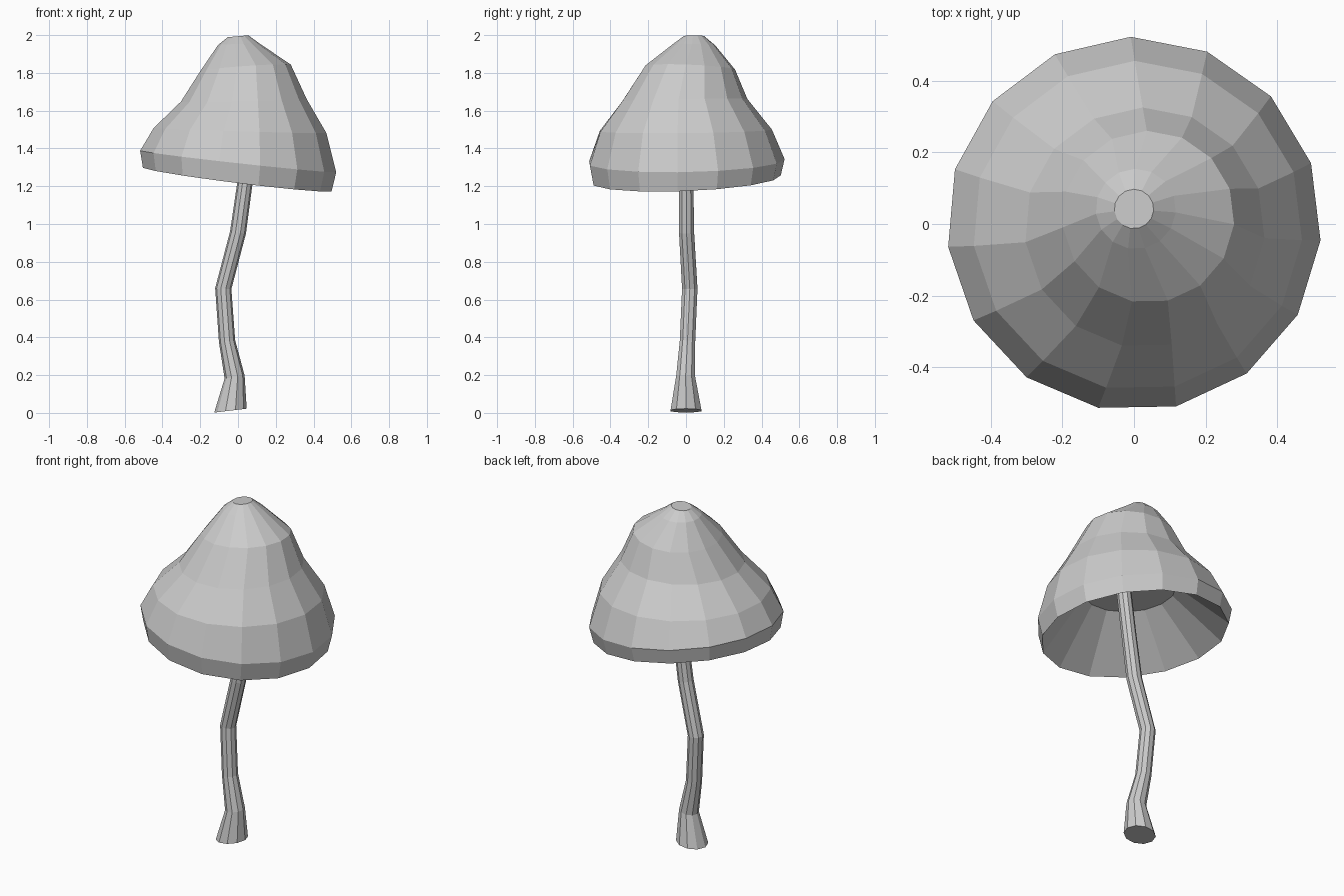
import bpy, bmesh, math

cube = bpy.data.objects.get("Cube")
if cube:
    bpy.data.objects.remove(cube, do_unlink=True)

grey = bpy.data.materials.new("plain_grey")
grey.use_nodes = True
colour = (0.6, 0.6, 0.6, 1)
grey.diffuse_color = colour
grey.node_tree.nodes["Principled BSDF"].inputs["Base Color"].default_value = colour


def loft(name, rings, sides, start, close_first=True, close_last=True):
    """Join tilted rings; each is (x, y, z, radius, slope along x, slope along y)."""
    bm = bmesh.new()
    loops = []
    for cx, cy, cz, r, sx, sy in rings:
        loop = []
        for i in range(sides):
            a = math.radians(start) + math.tau * i / sides
            dx, dy = r * math.cos(a), r * math.sin(a)
            loop.append(bm.verts.new((cx + dx, cy + dy, cz + sx * dx + sy * dy)))
        loops.append(loop)
    for low, high in zip(loops, loops[1:]):
        for i in range(sides):
            j = (i + 1) % sides
            bm.faces.new((low[i], low[j], high[j], high[i]))
    if close_first:
        bm.faces.new(loops[0][::-1])
    if close_last:
        bm.faces.new(loops[-1])
    mesh = bpy.data.meshes.new(name)
    bm.to_mesh(mesh)
    bm.free()
    mesh.materials.append(grey)
    obj = bpy.data.objects.new(name, mesh)
    bpy.context.collection.objects.link(obj)
    return obj


# Cap: hollow ceiling, inner wall, rim, then the outer bell up to the tip
loft("cap", [
    (0.04, 0.01, 1.49, 0.25, -0.06, 0.02),
    (-0.005, 0, 1.237, 0.502, -0.125, 0.04),
    (0, 0, 1.332, 0.522, -0.11, 0.02),
    (0.01, -0.005, 1.495, 0.46, -0.03, 0.01),
    (0.03, -0.01, 1.655, 0.335, 0.02, 0.02),
    (0.04, 0.02, 1.827, 0.24, 0.07, -0.04),
    (0.005, 0.042, 1.95, 0.112, 0.03, -0.03),
    (0, 0.042, 1.994, 0.055, 0.09, 0),
], 15, -5)

# Stem: flared foot, bent shaft running up into the cap
loft("stem", [
    (-0.04, 0, 0.012, 0.086, 0.12, 0),
    (-0.018, -0.002, 0.19, 0.053, 0.15, 0),
    (-0.058, 0.008, 0.38, 0.043, 0.1, 0),
    (-0.078, 0.02, 0.658, 0.043, -0.06, 0),
    (0, 0.003, 0.955, 0.042, -0.15, 0),
    (0.037, 0.001, 1.22, 0.04, -0.15, 0),
    (0.075, 0.001, 1.495, 0.04, -0.1, 0),
], 10, 0)
